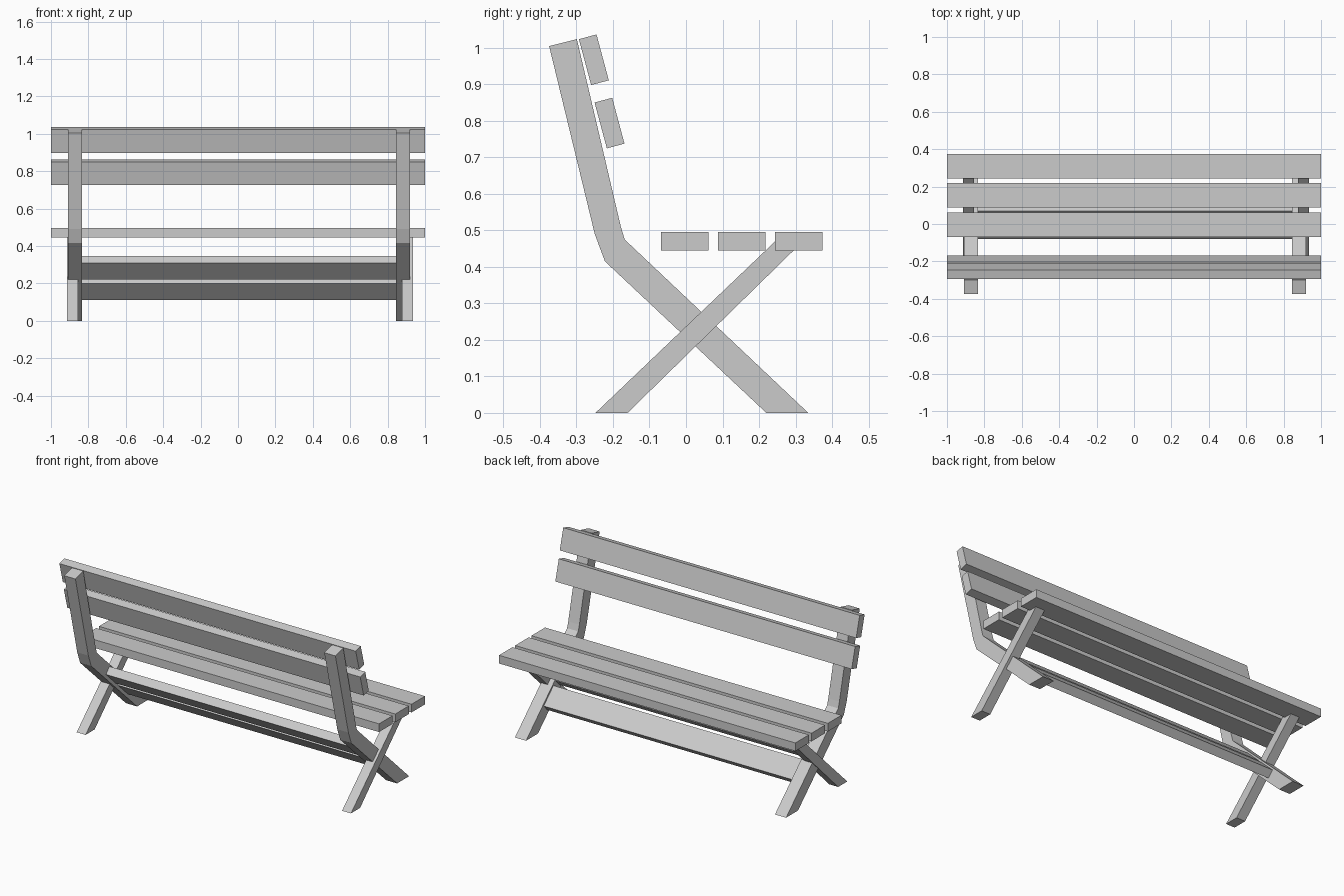
import bpy, bmesh
from math import radians
from mathutils import Matrix

if "Cube" in bpy.data.objects:
    bpy.data.objects.remove(bpy.data.objects["Cube"])


def finish(name, bm):
    bmesh.ops.recalc_face_normals(bm, faces=bm.faces)
    me = bpy.data.meshes.new(name)
    bm.to_mesh(me)
    bm.free()
    ob = bpy.data.objects.new(name, me)
    bpy.context.collection.objects.link(ob)
    return ob


def plank(name, y, z, tilt=0, x0=-1.0, x1=1.0):
    """Board 0.13 wide and 0.05 thick, running along x, tilted about x."""
    bm = bmesh.new()
    bmesh.ops.create_cube(bm, size=1)
    bm.transform(Matrix.Translation(((x0 + x1) / 2, y, z))
                 @ Matrix.Rotation(radians(tilt), 4, 'X')
                 @ Matrix.Diagonal((x1 - x0, 0.13, 0.05, 1)))
    return finish(name, bm)


def side_profile(name, pts, x0, x1):
    """Extrude a y-z outline from x0 to x1."""
    bm = bmesh.new()
    face = bm.faces.new([bm.verts.new((x0, y, z)) for y, z in pts])
    new = bmesh.ops.extrude_face_region(bm, geom=[face])["geom"]
    bmesh.ops.translate(bm, vec=(x1 - x0, 0, 0),
                        verts=[v for v in new if isinstance(v, bmesh.types.BMVert)])
    # the starting face is kept as the closing cap
    return finish(name, bm)


# Seat boards
for i, y in enumerate((-0.004, 0.153, 0.309)):
    plank(f"seat_board_{i + 1}", y, 0.47)

# Backrest boards
for i, (y, z) in enumerate(((-0.2525, 0.9675), (-0.2095, 0.794))):
    plank(f"back_board_{i + 1}", y, z, -75)

# Stretcher boards between the bent posts
for i, (y, z) in enumerate(((-0.016, 0.283), (0.1, 0.173))):
    plank(f"stretcher_board_{i + 1}", y, z, -43.5, -0.837, 0.847)

# Bent posts (backrest support and leg in one) and straight crossing legs
post = [(-0.375, 1.005), (-0.25, 0.49), (-0.222, 0.415), (0.22, 0),
        (0.335, 0), (-0.168, 0.475), (-0.179, 0.512), (-0.299, 1.024)]
leg = [(-0.248, 0), (-0.16, 0), (0.305, 0.455), (0.26, 0.485)]
for side, px, lx in (("left", -0.91, -0.915), ("right", 0.845, 0.876)):
    side_profile(f"{side}_bent_post", post, px, px + 0.075)
    side_profile(f"{side}_cross_leg", leg, lx, lx + 0.06)
